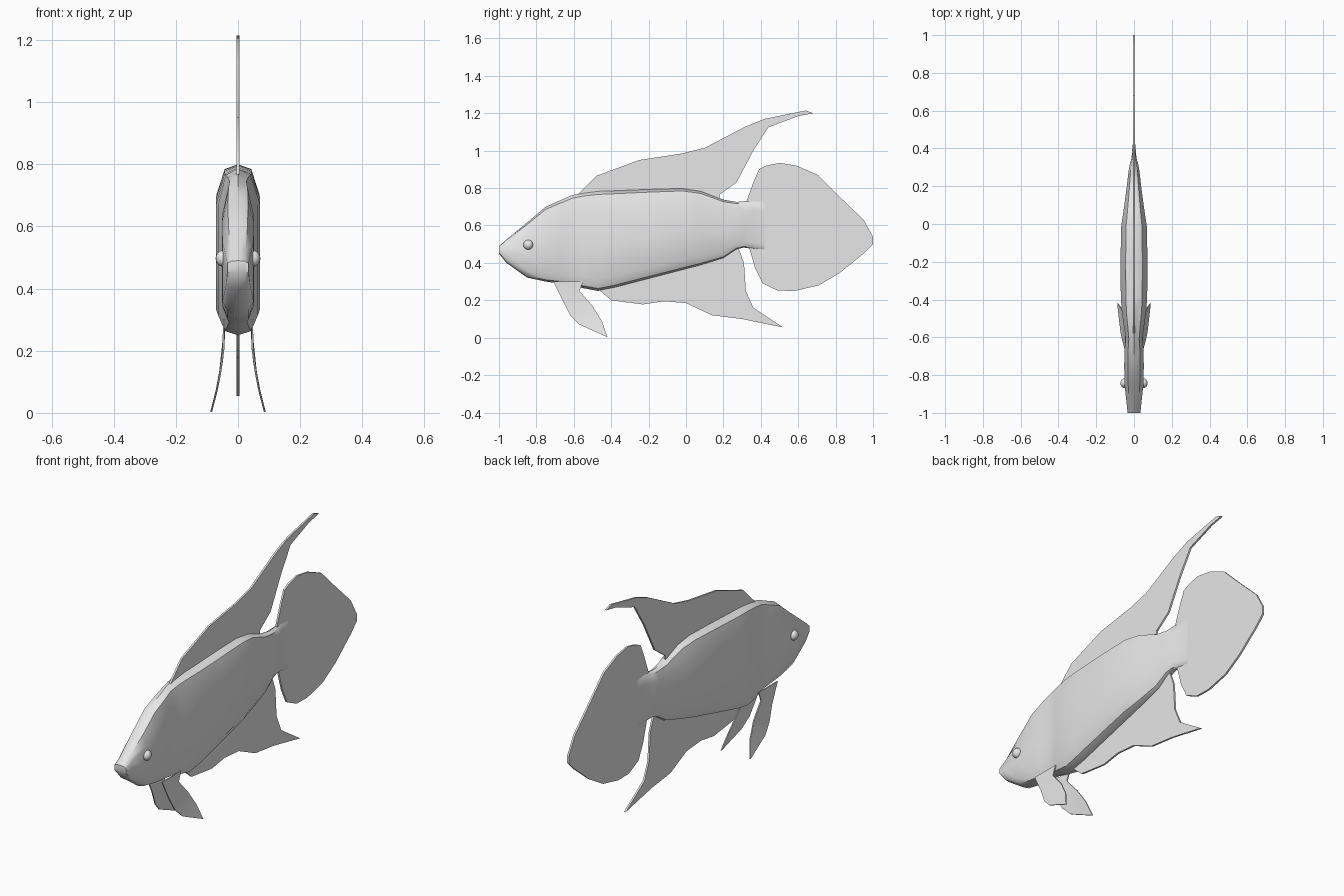
import bpy, bmesh

if "Cube" in bpy.data.objects:
    bpy.data.objects.remove(bpy.data.objects["Cube"])

grey = bpy.data.materials.new("pale grey")
grey.diffuse_color = (0.8, 0.8, 0.8, 1)
grey.use_nodes = True
grey.node_tree.nodes["Principled BSDF"].inputs["Base Color"].default_value = grey.diffuse_color


def finish(name, bm, angle):
    bmesh.ops.recalc_face_normals(bm, faces=bm.faces[:])
    me = bpy.data.meshes.new(name)
    bm.to_mesh(me)
    bm.free()
    me.materials.append(grey)
    ob = bpy.data.objects.new(name, me)
    bpy.context.collection.objects.link(ob)
    bpy.ops.object.select_all(action='DESELECT')
    ob.select_set(True)
    bpy.context.view_layer.objects.active = ob
    bpy.ops.object.shade_smooth_by_angle(angle=angle)
    return ob


def fin(name, outline, centre=lambda z: 0.0, half=0.005):
    """Thin plate from a (y, z) outline, bent sideways by centre(z)."""
    bm = bmesh.new()
    sides = []
    for s in (-1, 1):
        vs = [bm.verts.new((centre(z) + s * half, y, z)) for y, z in outline]
        sides.append(vs)
    n = len(outline)
    caps = [bm.faces.new(vs) for vs in sides]
    for i in range(n):
        j = (i + 1) % n
        bm.faces.new((sides[0][i], sides[0][j], sides[1][j], sides[1][i]))
    bmesh.ops.recalc_face_normals(bm, faces=bm.faces[:])
    bmesh.ops.triangulate(bm, faces=caps)
    return finish(name, bm, 0.6)


# Body: stations of y, bottom, top, half width
stations = [
    (-1.00, .45, .49, .034), (-.96, .40, .525, .038), (-.85, .322, .615, .050),
    (-.75, .30, .70, .052), (-.66, .288, .74, .050), (-.61, .28, .762, .044),
    (-.55, .265, .775, .052), (-.47, .25, .785, .064), (-.38, .268, .788, .070),
    (-.20, .315, .795, .071), (-.02, .362, .80, .069), (.08, .388, .785, .054),
    (.20, .425, .738, .038), (.27, .472, .726, .030), (.31, .482, .73, .024),
    (.35, .476, .735, .013), (.42, .465, .735, .007)]
# Half section, top to bottom: width share, height share
section = [(0, 1), (.62, .965), (1, .78), (1, .45), (1, .12), (.66, .025), (0, 0)]
ring = section + [(-x, h) for x, h in section[-2:0:-1]]

bm = bmesh.new()
loops = [[bm.verts.new((w * x, y, b + (t - b) * h)) for x, h in ring]
         for y, b, t, w in stations]
for a, c in zip(loops, loops[1:]):
    for i in range(len(ring)):
        j = (i + 1) % len(ring)
        bm.faces.new((a[i], a[j], c[j], c[i]))
bm.faces.new(loops[0])
bm.faces.new(loops[-1])
finish("body", bm, 0.8)

# Median fins
fin("tail_fin", [
    (.32, .72), (.36, .83), (.39, .90), (.43, .92), (.50, .935), (.59, .92),
    (.70, .873), (.82, .755), (.95, .63), (1, .54), (1, .50), (.95, .45),
    (.82, .345), (.71, .28), (.58, .25), (.49, .252), (.41, .29), (.37, .37),
    (.335, .49)])
fin("dorsal_fin", [
    (-.58, .765), (-.48, .865), (-.25, .95), (-.02, .985), (.10, 1.015),
    (.32, 1.13), (.42, 1.17), (.64, 1.215), (.68, 1.20), (.60, 1.185),
    (.44, 1.125), (.36, 1.0), (.27, .83), (.18, .765), (.18, .72),
    (.05, .75), (-.40, .75)])
fin("anal_fin", [
    (-.47, .26), (-.40, .20), (-.23, .178), (-.12, .195), (0, .185),
    (.14, .12), (.30, .10), (.52, .055), (.36, .16), (.32, .25), (.31, .40),
    (.28, .48), (.20, .46), (0, .41), (-.20, .36), (-.40, .30)])

# Paired pelvic fins and eyes
for side, s in (("left", -1), ("right", 1)):
    def splay(z, s=s):
        return s * (.045 + .042 * max(0, 1 - z / .24) ** 1.6)
    fin("pelvic_fin_" + side, [
        (-.71, .30), (-.66, .20), (-.62, .12), (-.57, .07), (-.42, .003),
        (-.45, .09), (-.50, .17), (-.57, .25), (-.55, .30)], splay, .003)

    bm = bmesh.new()
    bmesh.ops.create_uvsphere(bm, u_segments=16, v_segments=10, radius=.026)
    for v in bm.verts:
        v.co = (s * .050 + v.co.x * .85, v.co.y - .843, v.co.z + .497)
    finish("eye_" + side, bm, 1.0)
